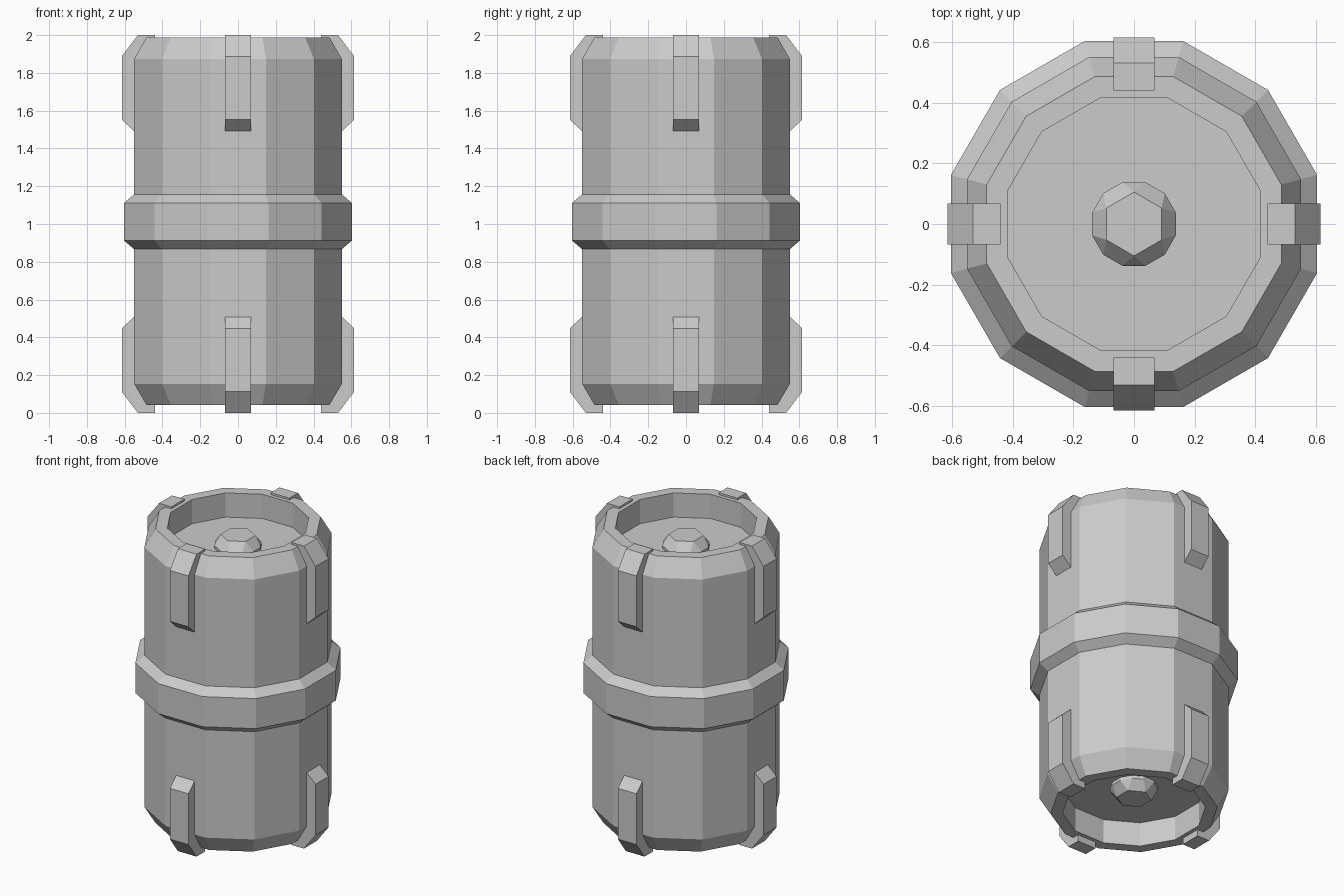
import bpy
import bmesh
from math import cos, sin, pi, radians
from mathutils import Matrix

cube = bpy.data.objects.get("Cube")
if cube:
    bpy.data.objects.remove(cube, do_unlink=True)

SIDES = 12
GREY = (0.6, 0.6, 0.6, 1.0)
metal = bpy.data.materials.new("plain grey metal")
metal.use_nodes = True
metal.diffuse_color = GREY
bsdf = next(n for n in metal.node_tree.nodes if n.type == 'BSDF_PRINCIPLED')
bsdf.inputs["Base Color"].default_value = GREY


def finish(name, bm):
    mesh = bpy.data.meshes.new(name)
    bm.to_mesh(mesh)
    bm.free()
    mesh.materials.append(metal)
    obj = bpy.data.objects.new(name, mesh)
    bpy.context.collection.objects.link(obj)
    return obj


def ring(bm, radius, z, sides, start):
    return [bm.verts.new((radius * cos(start + 2 * pi * i / sides),
                          radius * sin(start + 2 * pi * i / sides), z))
            for i in range(sides)]


def bridge(bm, low, high):
    n = len(low)
    for i in range(n):
        j = (i + 1) % n
        bm.faces.new((low[i], low[j], high[j], high[i]))


def lathe(name, profile, capped):
    """Twelve-sided turned part; the profile gives (flat-to-centre distance, z)."""
    bm = bmesh.new()
    rings = [ring(bm, a / cos(pi / SIDES), z, SIDES, pi / SIDES) for a, z in profile]
    for low, high in zip(rings, rings[1:]):
        bridge(bm, low, high)
    if capped:
        bm.faces.new(rings[0][::-1])
        bm.faces.new(rings[-1])
    return finish(name, bm)


# Barrel with chamfered rims and recessed ends
lathe("barrel", [(0.415, 0.203), (0.415, 0.043), (0.485, 0.043), (0.55, 0.154),
                 (0.55, 1.873), (0.485, 1.987), (0.415, 1.987), (0.415, 1.827)], True)

# Raised belt around the middle
lathe("middle_band", [(0.548, 0.865), (0.603, 0.912), (0.603, 1.111), (0.548, 1.159)], False)


# Faceted knobs: twelve-sided base closing to a hexagonal tip
def knob(name, floor, direction):
    bm = bmesh.new()
    base = ring(bm, 0.143, floor, SIDES, pi / SIDES)
    waist = ring(bm, 0.143, floor + direction * 0.02, SIDES, pi / SIDES)
    tip = ring(bm, 0.105, floor + direction * 0.08, 6, pi / 6)
    bridge(bm, base, waist)
    for i in range(6):
        a, b, c = (waist[(2 * i + k) % SIDES] for k in range(3))
        bm.faces.new((a, b, tip[i]))
        bm.faces.new((b, c, tip[(i + 1) % 6], tip[i]))
    bm.faces.new(tip)
    bmesh.ops.recalc_face_normals(bm, faces=bm.faces)
    if bm.faces[:][-1].normal.z * direction < 0:
        bmesh.ops.reverse_faces(bm, faces=bm.faces)
    return finish(name, bm)


knob("top_knob", 1.827, 1)
knob("bottom_knob", 0.203, -1)

# Clips gripping each rim: profile as (distance out, distance from the end)
CLIP = [(0.44, 0.0), (0.53, 0.0), (0.615, 0.112), (0.615, 0.448),
        (0.545, 0.513), (0.5, 0.513), (0.5, 0.15), (0.44, 0.08)]


def clip(name, angle, top):
    bm = bmesh.new()
    verts = [bm.verts.new((x, -0.068, 2 - d if top else d)) for x, d in CLIP]
    face = bm.faces.new(verts)
    extruded = bmesh.ops.extrude_face_region(bm, geom=[face])["geom"]
    moved = [v for v in extruded if isinstance(v, bmesh.types.BMVert)]
    bmesh.ops.translate(bm, verts=moved, vec=(0, 0.136, 0))
    bmesh.ops.recalc_face_normals(bm, faces=bm.faces)
    bm.transform(Matrix.Rotation(radians(angle), 4, 'Z'))
    return finish(name, bm)


for side, angle in (("left", 0), ("back", 90), ("right", 180), ("front", 270)):
    clip("top_clip_" + side, angle, True)
    clip("bottom_clip_" + side, angle, False)
